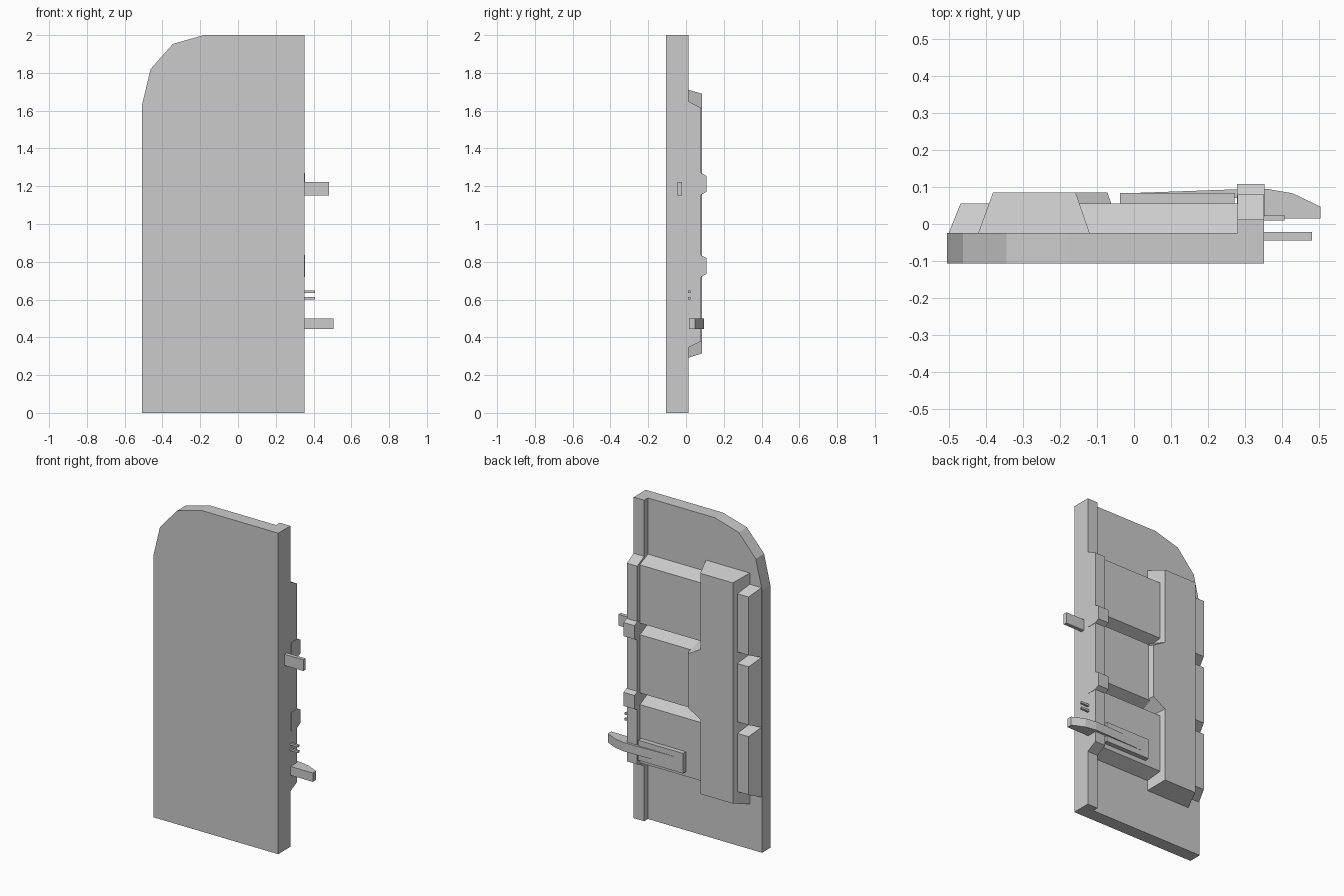
import bpy
import bmesh

cube = bpy.data.objects.get("Cube")
if cube:
    bpy.data.objects.remove(cube, do_unlink=True)

grey = bpy.data.materials.new("plain_grey")
grey.use_nodes = True
grey.diffuse_color = (0.6, 0.6, 0.6, 1)
grey.node_tree.nodes["Principled BSDF"].inputs["Base Color"].default_value = grey.diffuse_color


def loft(name, lower, upper):
    """Solid between two matching outlines of 3D points."""
    bm = bmesh.new()
    a = [bm.verts.new(p) for p in lower]
    b = [bm.verts.new(p) for p in upper]
    bm.faces.new(a)
    bm.faces.new(b)
    for i in range(len(a)):
        j = (i + 1) % len(a)
        bm.faces.new((a[i], a[j], b[j], b[i]))
    bmesh.ops.recalc_face_normals(bm, faces=bm.faces)
    mesh = bpy.data.meshes.new(name)
    bm.to_mesh(mesh)
    bm.free()
    mesh.materials.append(grey)
    obj = bpy.data.objects.new(name, mesh)
    bpy.context.collection.objects.link(obj)
    return obj


def along_y(name, front, y0, back, y1):
    """Solid from an xz outline at y0 to another at y1."""
    return loft(name, [(x, y0, z) for x, z in front], [(x, y1, z) for x, z in back])


def along_x(name, profile, x0, x1):
    return loft(name, [(x0, y, z) for y, z in profile], [(x1, y, z) for y, z in profile])


def along_z(name, profile, z0, z1):
    return loft(name, [(x, y, z0) for x, y in profile], [(x, y, z1) for x, y in profile])


def rect(x0, x1, z0, z1):
    return [(x0, z0), (x1, z0), (x1, z1), (x0, z1)]


def box(name, x0, x1, y0, y1, z0, z1):
    r = rect(x0, x1, z0, z1)
    return along_y(name, r, y0, r, y1)


# Door slab with one rounded top corner
slab = [(-0.507, 0), (0.352, 0), (0.352, 2), (-0.18, 2),
        (-0.345, 1.953), (-0.463, 1.82), (-0.507, 1.635)]
along_y("door_slab", slab, -0.107, slab, -0.025)

# Three raised panels separated by V grooves
levels = [0.345, 0.78, 1.215, 1.65]
for i, (low, high) in enumerate(zip(levels, levels[1:])):
    along_y(f"raised_panel_{i + 1}", rect(-0.502, 0.347, low, high), -0.025,
            rect(-0.47, 0.325, low + 0.036, high - 0.036), 0.055)

# Upright column with a wider middle
def column(left, right, bulge, low, high, shift):
    return [(left, low), (right, low), (right, 0.78 - shift), (bulge, 0.83 - shift),
            (bulge, 1.165 + shift), (right, 1.215 + shift), (right, high), (left, high)]

along_y("upright_column", column(-0.422, -0.12, -0.033, 0.28, 1.72, 0.025), -0.025,
        column(-0.382, -0.158, -0.072, 0.315, 1.69, 0), 0.085)

# Edge bar, thicker between the panel ends
along_x("edge_bar", [(-0.025, 0), (0.012, 0), (0.012, 0.345), (0.08, 0.38),
                     (0.08, 1.615), (0.012, 1.65), (0.012, 2), (-0.025, 2)], 0.28, 0.352)

# Clips over the edge bar, level with the grooves
for i, z in enumerate(levels[1:3]):
    along_x(f"edge_clip_{i + 1}", [(0.02, z - 0.06), (0.08, z - 0.06), (0.108, z - 0.045),
                                   (0.108, z + 0.04), (0.08, z + 0.055), (0.02, z + 0.055)],
            0.279, 0.354)

# Handle with its backing plate
box("handle_plate", -0.038, 0.272, 0.05, 0.084, 0.41, 0.535)
along_z("door_handle", [(0.0, 0.08), (0.0, 0.084), (0.28, 0.094), (0.36, 0.095),
                        (0.43, 0.083), (0.505, 0.047), (0.505, 0.015), (0.34, 0.015),
                        (0.28, 0.07)], 0.445, 0.5)

# Latch bolt and two small pins on the edge
box("latch_bolt", 0.34, 0.482, -0.045, -0.022, 1.152, 1.222)
for i, z in enumerate((0.6, 0.635)):
    box(f"edge_pin_{i + 1}", 0.34, 0.407, 0.01, 0.024, z, z + 0.013)
